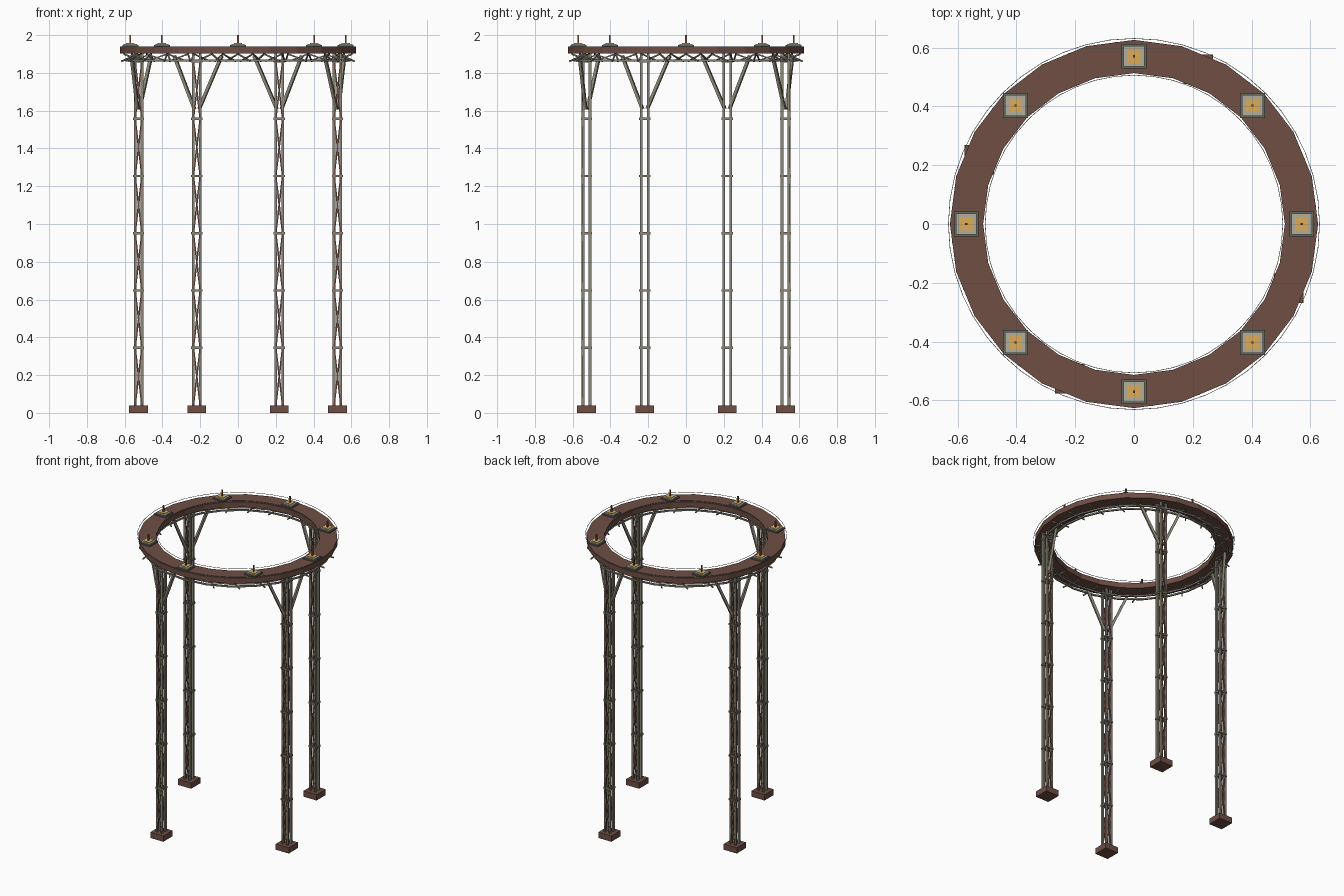
import bpy, bmesh, math
from mathutils import Vector, Matrix

if "Cube" in bpy.data.objects:
    bpy.data.objects.remove(bpy.data.objects["Cube"])


def mat(name, r, g, b):
    m = bpy.data.materials.new(name)
    lin = lambda c: ((c / 255 + 0.055) / 1.055) ** 2.4 if c > 10 else c / 255 / 12.92
    m.diffuse_color = (lin(r), lin(g), lin(b), 1)
    m.use_nodes = True
    m.node_tree.nodes["Principled BSDF"].inputs["Base Color"].default_value = m.diffuse_color
    return m


BROWN = mat("rust brown", 110, 78, 68)
STEEL = mat("weathered steel", 140, 136, 121)
SLATE = mat("dark grey green", 98, 104, 96)
PALE = mat("pale grey", 178, 175, 156)
AMBER = mat("amber", 222, 172, 88)
MAST = mat("mast brown", 150, 86, 42)


def finish(bm, name, material):
    bmesh.ops.recalc_face_normals(bm, faces=bm.faces)
    me = bpy.data.meshes.new(name)
    bm.to_mesh(me)
    bm.free()
    me.materials.append(material)
    ob = bpy.data.objects.new(name, me)
    bpy.context.collection.objects.link(ob)
    return ob


def box(bm, c, s):
    bmesh.ops.create_cube(bm, size=1, matrix=Matrix.Translation(c) @ Matrix.Diagonal((*s, 1)))


def bar(bm, a, b, t, side=(0, 1, 0)):
    # square bar from a to b, two of its faces turned towards side
    a, b = Vector(a), Vector(b)
    z = (b - a).normalized()
    x = z.cross(Vector(side)).normalized()
    y = z.cross(x)
    rot = Matrix((x, y, z)).transposed().to_4x4()
    bmesh.ops.create_cube(bm, size=1, matrix=Matrix.Translation((a + b) / 2) @ rot
                          @ Matrix.Diagonal((t, t, (b - a).length, 1)))


def polar(r, deg, z):
    t = math.radians(deg)
    return Vector((r * math.cos(t), r * math.sin(t), z))


def lathe(bm, profile, n):
    # closed (radius, height) profile swept round the z axis
    rings = [[bm.verts.new(polar(r, 360 * i / n, z)) for r, z in profile] for i in range(n)]
    k = len(profile)
    for i in range(n):
        p, q = rings[i], rings[(i + 1) % n]
        for j in range(k):
            bm.faces.new((p[j], q[j], q[(j + 1) % k], p[(j + 1) % k]))


def hoop(bm, R, z, w, n):
    # ring of square section
    h = w / 2
    lathe(bm, [(R - h, z - h), (R + h, z - h), (R + h, z + h), (R - h, z + h)], n)


R = 0.57

# Ring deck
bm = bmesh.new()
lathe(bm, [(0.513, 1.903), (0.626, 1.903), (0.626, 1.94), (0.513, 1.94)], 24)
finish(bm, "ring_deck", BROWN)

# Thin wires along both deck edges
bm = bmesh.new()
hoop(bm, 0.631, 1.95, 0.002, 48)
hoop(bm, 0.506, 1.95, 0.002, 48)
finish(bm, "edge_wires", STEEL)

# Truss below the deck: chords and crossing diagonals
bm = bmesh.new()
for rad in (0.55, 0.59):
    hoop(bm, rad, 1.866, 0.01, 24)
finish(bm, "truss_chords", STEEL)
bm = bmesh.new()
for i in range(24):
    a = i * 15
    bar(bm, polar(0.53, a, 1.9), polar(0.62, a + 6, 1.862), 0.007, (0, 0, 1))
    bar(bm, polar(0.61, a + 7.5, 1.9), polar(0.52, a + 13.5, 1.862), 0.007, (0, 0, 1))
finish(bm, "truss_diagonals", STEEL)

# Four lattice columns
LEVELS = [0.04, 0.345, 0.648, 0.951, 1.254, 1.557, 1.86]
H = 0.018
for k, ang in enumerate((-22.5, 67.5, 157.5, 247.5), 1):
    c = polar(R, ang, 0)

    bm = bmesh.new()
    box(bm, c + Vector((0, 0, 0.02)), (0.1, 0.1, 0.04))
    finish(bm, f"column_{k}_footing", BROWN)

    # square corner posts and collars
    bm = bmesh.new()
    for sx in (-1, 1):
        for sy in (-1, 1):
            box(bm, c + Vector((sx * H, sy * H, 0.97)), (0.014, 0.014, 1.87))
    for z in LEVELS[1:]:
        for s in (-1, 1):
            box(bm, c + Vector((0, s * H, z)), (0.06, 0.012, 0.012))
            box(bm, c + Vector((s * H, 0, z)), (0.012, 0.06, 0.012))
    finish(bm, f"column_{k}_posts", STEEL)

    # cross bracing on front and back faces
    bm = bmesh.new()
    for z0, z1 in zip(LEVELS, LEVELS[1:]):
        for sy in (-1, 1):
            for sx in (-1, 1):
                bar(bm, c + Vector((-sx * H, sy * (H + 0.004), z0)),
                    c + Vector((sx * H, sy * (H + 0.004), z1)), 0.008)
    finish(bm, f"column_{k}_cross_bracing", BROWN)

    # knee braces up to the ring
    bm = bmesh.new()
    for s in (-1, 1):
        bar(bm, polar(R, ang + s * 1.4, 1.61), polar(R, ang + s * 13.8, 1.89), 0.016,
            polar(1, ang, 0))
    finish(bm, f"column_{k}_knee_braces", STEEL)

# Eight lamp pedestals on the deck
for k in range(8):
    c = polar(R, 45 * k, 0)
    for part, size, z0, z1, m in (("base", 0.084, 1.938, 1.948, SLATE),
                                  ("plate", 0.07, 1.946, 1.954, PALE),
                                  ("amber_panel", 0.044, 1.952, 1.957, AMBER)):
        bm = bmesh.new()
        box(bm, c + Vector((0, 0, (z0 + z1) / 2)), (size, size, z1 - z0))
        finish(bm, f"pedestal_{k + 1}_{part}", m)
    bm = bmesh.new()
    box(bm, c + Vector((0, 0, 1.9775)), (0.008, 0.008, 0.045))
    finish(bm, f"pedestal_{k + 1}_mast", MAST)
